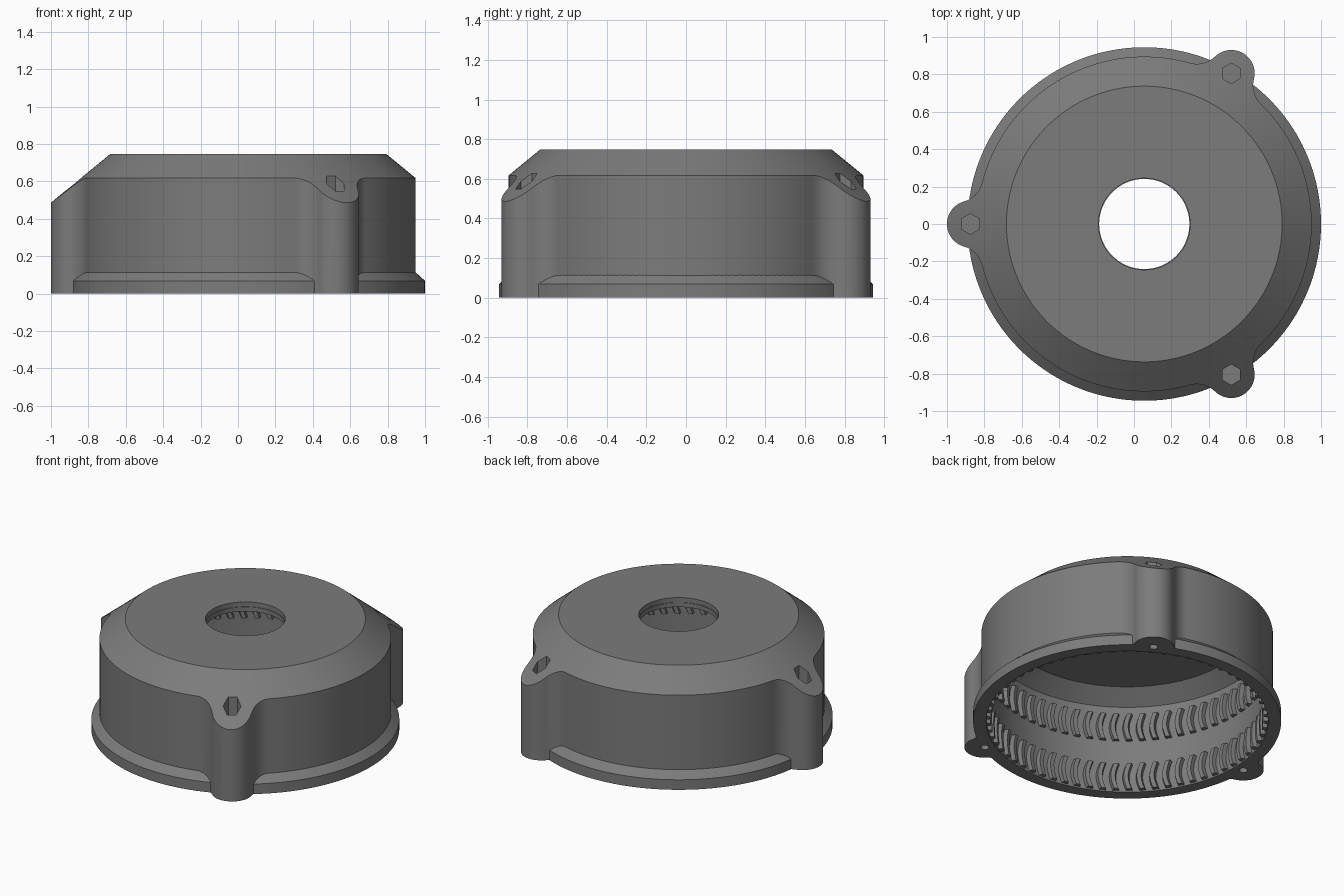
import bpy, bmesh
from math import sin, cos, pi, radians, acos, atan2, hypot

if "Cube" in bpy.data.objects:
    bpy.data.objects.remove(bpy.data.objects["Cube"])

CX = 0.055                                # axis of the round body
BODY_R, FLANGE_R, INNER_R = 0.895, 0.945, 0.865
TOP_R, TOP_Z, HOLE_R = 0.737, 0.747, 0.245
LUG_D, LUG_R, FILLET = 0.93, 0.125, 0.14  # lug distance, radius, blend radius
SLOPE = 0.82                              # fall of the conical shoulder
LUG_ANGLES = [pi / 3, pi, 5 * pi / 3]

grey = bpy.data.materials.new("dark grey plastic")
grey.use_nodes = True
colour = (0.2, 0.2, 0.2, 1)
grey.diffuse_color = colour
grey.node_tree.nodes["Principled BSDF"].inputs["Base Color"].default_value = colour


def finish(name, bm):
    bmesh.ops.recalc_face_normals(bm, faces=bm.faces)
    mesh = bpy.data.meshes.new(name)
    bm.to_mesh(mesh)
    bm.free()
    mesh.materials.append(grey)
    obj = bpy.data.objects.new(name, mesh)
    bpy.context.collection.objects.link(obj)
    return obj


def smooth(obj):
    bpy.ops.object.select_all(action='DESELECT')
    obj.select_set(True)
    bpy.context.view_layer.objects.active = obj
    bpy.ops.object.shade_smooth_by_angle(angle=radians(25))


def polar(r, a, z):
    return (CX + r * cos(a), r * sin(a), z)


def loft(bm, columns, wrap):
    """Join closed profile loops, given as lists of points."""
    rows = [[bm.verts.new(p) for p in col] for col in columns]
    n = len(rows[0])
    for i in range(len(rows) if wrap else len(rows) - 1):
        a, b = rows[i], rows[(i + 1) % len(rows)]
        for j in range(n):
            k = (j + 1) % n
            bm.faces.new((a[j], b[j], b[k], a[k]))
    if not wrap:
        bm.faces.new(rows[0])
        bm.faces.new(rows[-1])


# Outline of half a third: lug arc, concave blend, body arc, as (radius, angle)
fd = BODY_R + FILLET
blend = acos((fd**2 + LUG_D**2 - (LUG_R + FILLET)**2) / (2 * fd * LUG_D))
fx, fy = fd * cos(blend), fd * sin(blend)
join = atan2(fy, fx - LUG_D)
half = []
for i in range(14):
    t = join * i / 13
    x, y = LUG_D + LUG_R * cos(t), LUG_R * sin(t)
    half.append((hypot(x, y), atan2(y, x)))
for i in range(1, 12):
    start, end = join - pi, blend - pi
    t = start + (end - start) * i / 11
    x, y = fx + FILLET * cos(t), fy + FILLET * sin(t)
    half.append((hypot(x, y), atan2(y, x)))
for i in range(1, 21):
    half.append((BODY_R, blend + (pi / 3 - blend) * i / 20))
third = [(r, -a) for r, a in half[-2:0:-1]] + half
outline = [(r, a + c) for c in LUG_ANGLES for r, a in third]

# Housing: hollow cup with conical shoulder and three lugs
bm = bmesh.new()
columns = []
for r, a in outline:
    profile = [(r, 0), (r, TOP_Z - SLOPE * (r - TOP_R)), (TOP_R, TOP_Z),
               (HOLE_R, TOP_Z), (HOLE_R, 0.715), (0.241, 0.715),
               (0.241, 0.685), (0.76, 0.685), (INNER_R, 0.6), (INNER_R, 0)]
    columns.append([polar(pr, a, z) for pr, z in profile])
loft(bm, columns, True)
housing = finish("housing", bm)


# Nut pockets and screw holes in the lugs
def prism(name, sides, radius, z0, z1, turn):
    bm = bmesh.new()
    for c in LUG_ANGLES:
        x, y, _ = polar(LUG_D, c, 0)
        rings = [[(x + radius * cos(turn + 2 * pi * k / sides),
                   y + radius * sin(turn + 2 * pi * k / sides), z)
                  for k in range(sides)] for z in (z0, z1)]
        loft(bm, rings, False)
    obj = finish(name, bm)
    obj.hide_render = True
    return obj


for cutter in (prism("nut_pocket_cutter", 6, 0.055, 0.45, 0.9, pi / 2),
               prism("screw_hole_cutter", 20, 0.026, -0.1, 0.42, 0)):
    mod = housing.modifiers.new(cutter.name, 'BOOLEAN')
    mod.operation, mod.solver, mod.object = 'DIFFERENCE', 'EXACT', cutter
    bpy.context.view_layer.objects.active = housing
    bpy.ops.object.modifier_apply(modifier=mod.name)
    bpy.data.objects.remove(cutter)
smooth(housing)

# Base flange: three chamfered arcs whose ends run into the lug blends
bm = bmesh.new()
gap = radians(7.2)
rim = [(0.892, 0), (FLANGE_R, 0), (FLANGE_R, 0.068), (0.892, 0.116)]
for c in LUG_ANGLES:
    span = 2 * pi / 3 - 2 * gap
    loft(bm, [[polar(r, c + gap + span * i / 48, z) for r, z in rim]
              for i in range(49)], False)
smooth(finish("base_flange", bm))

# Two rows of bent ribs on the inner wall
COUNT, STEPS = 66, 6
for name, z0 in (("lower_ribs", 0.01), ("upper_ribs", 0.36)):
    bm = bmesh.new()
    for k in range(COUNT):
        rings = []
        for s in range(STEPS + 1):
            t = s / STEPS
            a = 2 * pi * k / COUNT + 0.025 * sin(pi * t)
            z = z0 + 0.18 * t
            rings.append([polar(r, a + w, z) for r, w in
                          ((0.872, -0.026), (0.838, -0.016),
                           (0.838, 0.016), (0.872, 0.026))])
        loft(bm, rings, False)
    smooth(finish(name, bm))
